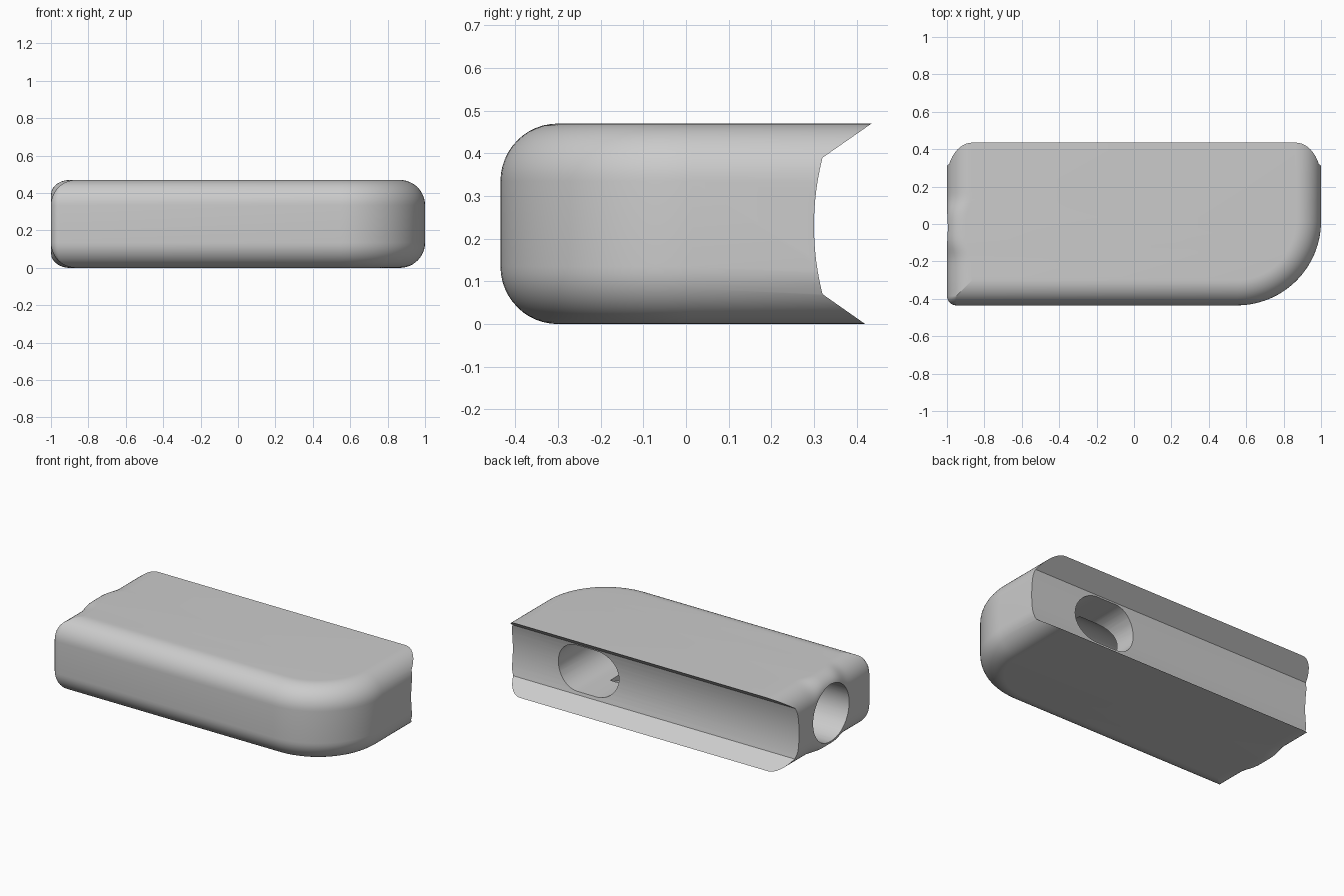
import bpy, bmesh
from math import sin, cos, pi, sqrt, exp

old = bpy.data.objects.get("Cube")
if old:
    bpy.data.objects.remove(old)

H, R = 0.47, 0.135           # block height, edge fillet
FRONT, BACK = -0.435, 0.6    # back is trimmed by the groove cutter
MID = H / 2
HOLE_Y = -0.02

grey = bpy.data.materials.new("light grey")
grey.use_nodes = True
grey.diffuse_color = (0.6, 0.6, 0.6, 1)
grey.node_tree.nodes["Principled BSDF"].inputs["Base Color"].default_value = (0.6, 0.6, 0.6, 1)


def make_object(name, bm):
    bmesh.ops.recalc_face_normals(bm, faces=bm.faces)
    mesh = bpy.data.meshes.new(name)
    bm.to_mesh(mesh)
    bm.free()
    mesh.materials.append(grey)
    ob = bpy.data.objects.new(name, mesh)
    bpy.context.collection.objects.link(ob)
    return ob


def prism(name, profile, offset):
    """Extrude a closed 3D profile along offset."""
    bm = bmesh.new()
    face = bm.faces.new([bm.verts.new(p) for p in profile])
    ext = bmesh.ops.extrude_face_region(bm, geom=[face])
    verts = [g for g in ext["geom"] if isinstance(g, bmesh.types.BMVert)]
    bmesh.ops.translate(bm, verts=verts, vec=offset)
    return make_object(name, bm)


def corner(side, r, d, n):
    """Front corner arc of radius r, inset by d, on side -1 or 1."""
    c, rad = max(r, d), max(r - d, 0.0005)
    start = pi if side < 0 else 1.5 * pi
    return [(side * (1 - c) + rad * cos(start + i / n * pi / 2),
             FRONT + c + rad * sin(start + i / n * pi / 2)) for i in range(n + 1)]


def ring(angle, up):
    """Plan outline at one step of the edge fillet, swelling near the bore."""
    d = R * (1 - cos(angle))
    drop = R * (1 - sin(angle))
    pts = []
    n = 50
    for i in range(n):
        y = BACK - 0.88 * i / (n - 1)
        swell = exp(-((y - HOLE_Y) / 0.13) ** 4)
        pts.append((-1 + d * (1 - 0.25 * swell), y, drop * (1 - 0.42 * swell)))
    for side, r, k in ((-1, 0.05, 8), (1, 0.45, 28)):
        pts += [(x, y, drop) for x, y in corner(side, r, d, k)]
    pts.append((1 - d, BACK, drop))
    return [(x, y, H - z if up else z) for x, y, z in pts]


# Block with filleted top and bottom edges
STEPS = 12
angles = [i / STEPS * pi / 2 for i in range(STEPS + 1)]
rings = [ring(a, False) for a in reversed(angles)] + [ring(a, True) for a in angles]
bm = bmesh.new()
loops = [[bm.verts.new(p) for p in r] for r in rings]
# order the rings from the base up to the top
loops = loops[:STEPS + 1] + loops[STEPS + 1:]
for low, high in zip(loops, loops[1:]):
    for i in range(len(low)):
        j = (i + 1) % len(low)
        bm.faces.new((low[i], low[j], high[j], high[i]))
bm.faces.new(loops[0])
bm.faces.new(loops[-1])
block = make_object("block", bm)

# Flared groove along the back
arc = []
for i in range(13):
    z = 0.07 + 0.32 * i / 12
    arc.append((-1.2, 0.95 - sqrt(0.65 ** 2 - (z - 0.23) ** 2), z))
groove = prism("groove_cutter",
               [(-1.2, 1, -0.07), (-1.2, 0.52, -0.07)] + arc +
               [(-1.2, 0.55, 0.55), (-1.2, 1, 0.55)], (2.4, 0, 0))

# Round bore in the end
bore = prism("bore_cutter",
             [(-1.2, HOLE_Y + 0.18 * cos(i * pi / 32), MID + 0.18 * sin(i * pi / 32))
              for i in range(64)], (1.67, 0, 0))

# Rounded slot in the back, meeting the bore
slot_pts = []
for side in (1, -1):
    for i in range(25):
        a = -side * pi / 2 + side * i / 24 * pi
        a = -pi / 2 + i / 24 * pi + (0 if side > 0 else pi)
        slot_pts.append((0.47 + side * 0.066 + 0.146 * cos(a), -0.12, MID + 0.146 * sin(a)))
slot = prism("slot_cutter", slot_pts, (0, 0.8, 0))

# Cut the block, then drop the cutters
bpy.ops.object.select_all(action="DESELECT")
bpy.context.view_layer.objects.active = block
block.select_set(True)
for cutter in (groove, bore, slot):
    cutter.hide_render = True
    mod = block.modifiers.new(cutter.name, "BOOLEAN")
    mod.operation = "DIFFERENCE"
    mod.solver = "EXACT"
    mod.object = cutter
    bpy.ops.object.modifier_apply(modifier=mod.name)
    bpy.data.objects.remove(cutter)
bpy.ops.object.shade_smooth_by_angle(angle=pi / 6)
